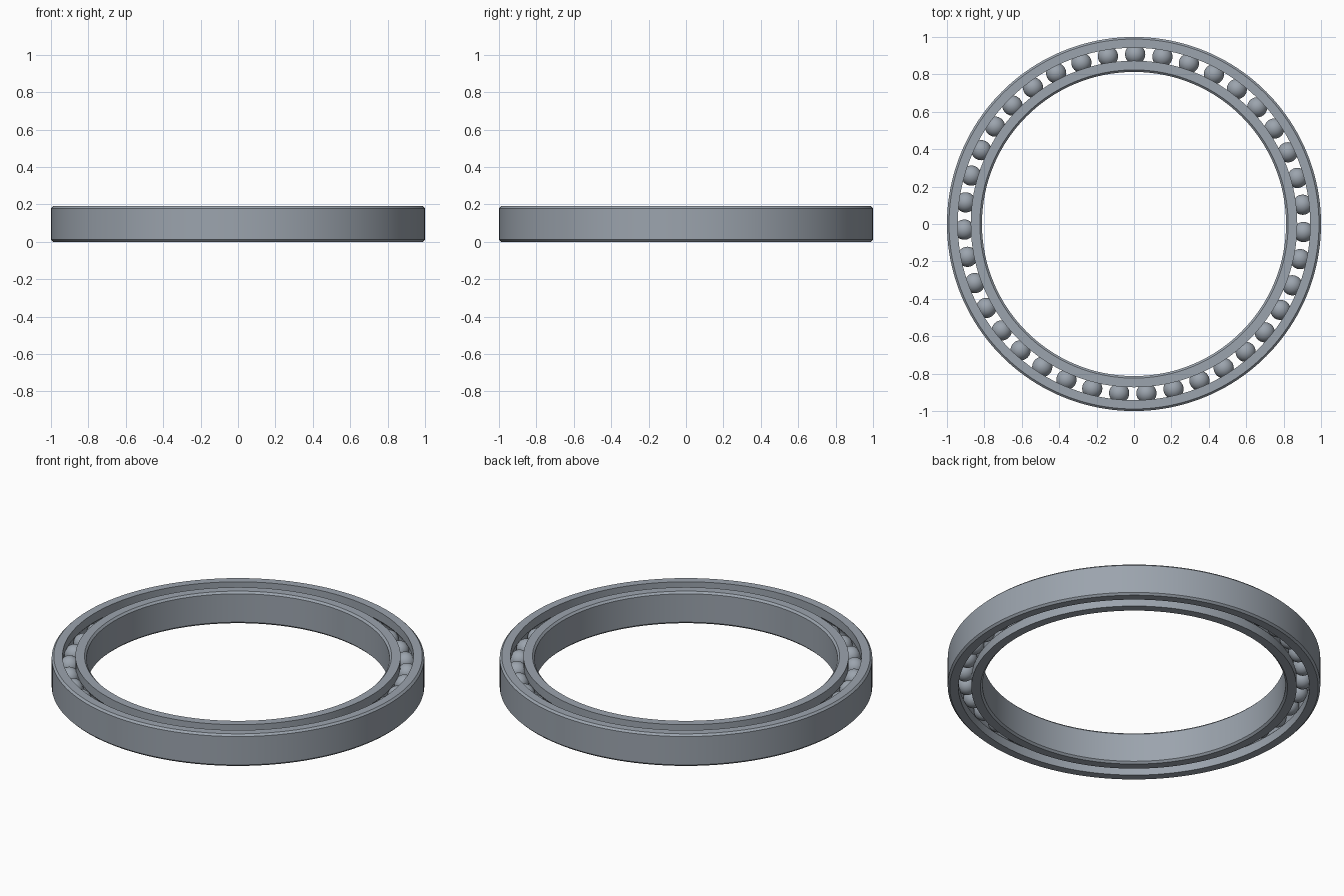
import bpy
import bmesh
import math

cube = bpy.data.objects.get("Cube")
if cube:
    bpy.data.objects.remove(cube, do_unlink=True)

HEIGHT = 0.19
MID = HEIGHT / 2
OUTER, BORE = 1.0, 0.813
INNER_LIP, OUTER_LIP = 0.873, 0.942
PITCH = (INNER_LIP + OUTER_LIP) / 2
BALL_R = 0.054
GROOVE_R = 0.055
CHAMFER = 0.011
BALLS = 39
SEGMENTS = 160


def material(name, color):
    mat = bpy.data.materials.new(name)
    mat.use_nodes = True
    mat.diffuse_color = color
    mat.node_tree.nodes["Principled BSDF"].inputs["Base Color"].default_value = color
    return mat


steel = material("steel grey", (0.33, 0.37, 0.42, 1))


def finish(name, bm):
    bmesh.ops.recalc_face_normals(bm, faces=bm.faces)
    mesh = bpy.data.meshes.new(name)
    bm.to_mesh(mesh)
    bm.free()
    mesh.materials.append(steel)
    obj = bpy.data.objects.new(name, mesh)
    bpy.context.collection.objects.link(obj)
    bpy.ops.object.select_all(action='DESELECT')
    obj.select_set(True)
    bpy.context.view_layer.objects.active = obj
    bpy.ops.object.shade_smooth_by_angle(angle=math.radians(30))
    return obj


def race(name, plain, lip):
    """Revolved ring: chamfered plain wall, and a ball groove cut in the lip wall."""
    side = 1 if lip > plain else -1
    profile = [(lip, 0), (plain + side * CHAMFER, 0), (plain, CHAMFER),
               (plain, HEIGHT - CHAMFER), (plain + side * CHAMFER, HEIGHT), (lip, HEIGHT)]
    # Groove arc, running from the top of the lip to the bottom
    reach = math.acos(abs(lip - PITCH) / GROOVE_R)
    for i in range(13):
        a = reach * (1 - i / 6)
        profile.append((PITCH - side * GROOVE_R * math.cos(a), MID + GROOVE_R * math.sin(a)))

    bm = bmesh.new()
    rings = []
    for s in range(SEGMENTS):
        t = math.tau * s / SEGMENTS
        rings.append([bm.verts.new((r * math.cos(t), r * math.sin(t), z)) for r, z in profile])
    n = len(profile)
    for s in range(SEGMENTS):
        a, b = rings[s], rings[(s + 1) % SEGMENTS]
        for i in range(n):
            j = (i + 1) % n
            bm.faces.new((a[i], b[i], b[j], a[j]))
    return finish(name, bm)


# Inner and outer races
race("outer_race", OUTER, OUTER_LIP)
race("inner_race", BORE, INNER_LIP)

# Rolling balls, sharing one mesh
bm = bmesh.new()
bmesh.ops.create_uvsphere(bm, u_segments=32, v_segments=16, radius=BALL_R)
first = finish("ball", bm)
for i in range(BALLS):
    ball = first if i == 0 else first.copy()
    if i:
        ball.name = f"ball_{i + 1}"
        bpy.context.collection.objects.link(ball)
    t = math.radians(89.6) + math.tau * i / BALLS
    ball.location = (PITCH * math.cos(t), PITCH * math.sin(t), MID)
